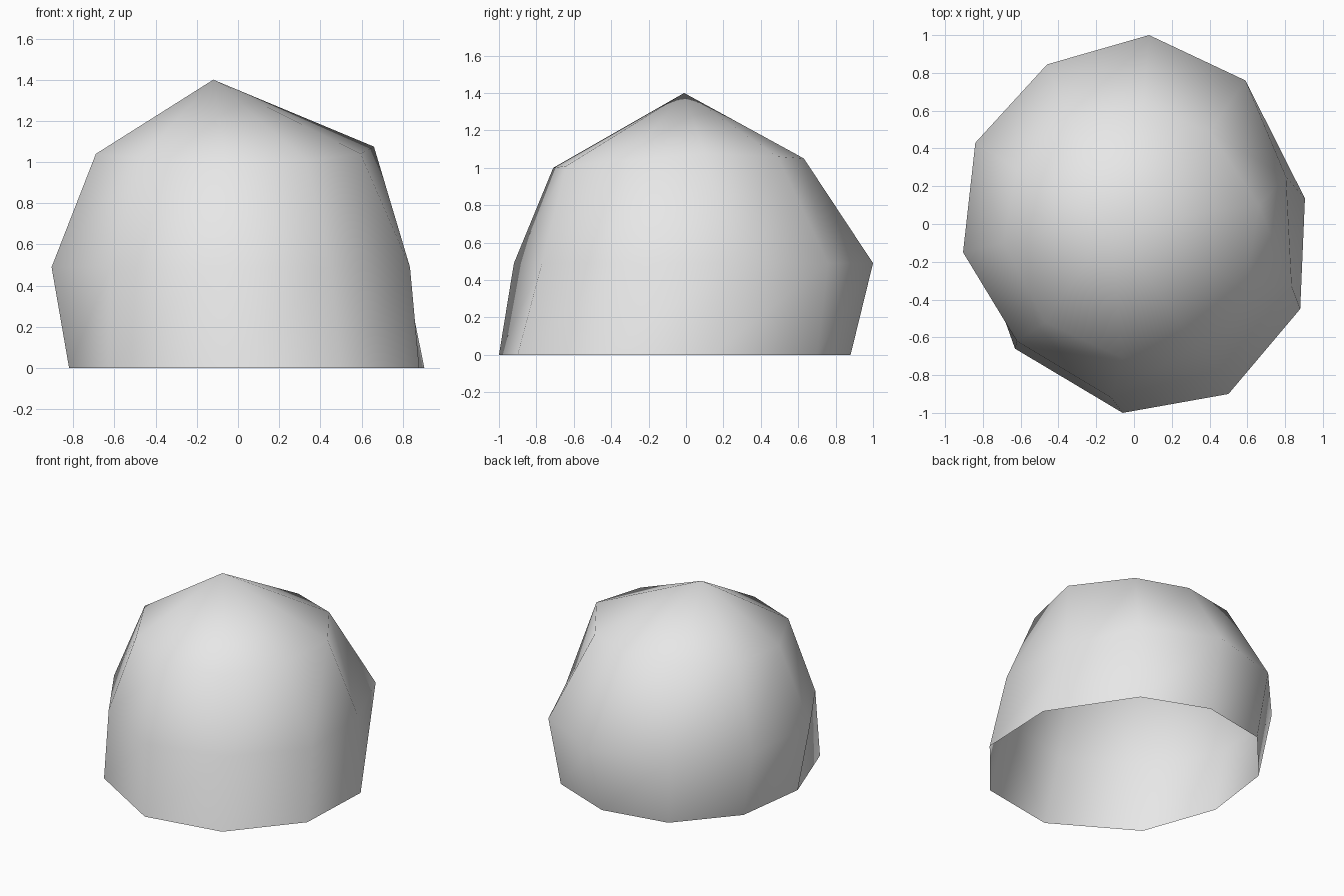
import bpy, bmesh

if "Cube" in bpy.data.objects:
    bpy.data.objects.remove(bpy.data.objects["Cube"])

# Boulder: three irregular ten-sided rings and an off-centre peak, open underneath
base = [(.905, .135), (.53, .70), (.07, .88), (-.41, .79), (-.75, .40),
        (-.82, -.13), (-.63, -.66), (-.06, -1.0), (.50, -.90), (.88, -.45)]
middle = [(.805, .25), (.59, .76), (.08, 1.0), (-.46, .845), (-.84, .43),
          (-.905, -.15), (-.62, -.62), (-.12, -.92), (.45, -.77), (.835, -.33)]
upper = [(.66, .10), (.40, .49), (.05, .63), (-.34, .56), (-.62, .29),
         (-.69, -.10), (-.47, -.52), (-.06, -.71), (.33, -.64), (.595, -.32)]
upper_z = [1.075, 1.06, 1.05, 1.05, 1.04, 1.04, 1.02, 1.0, 1.01, 1.04]

bm = bmesh.new()
rings = [[bm.verts.new((x, y, z)) for (x, y), z in zip(pts, heights)]
         for pts, heights in ((base, [0] * 10), (middle, [.49] * 10), (upper, upper_z))]
peak = bm.verts.new((-.12, -.01, 1.4))

# Walls between neighbouring rings
for low, high in zip(rings, rings[1:]):
    for i in range(10):
        j = (i + 1) % 10
        bm.faces.new((low[i], low[j], high[j], high[i]))

# Cap of triangles up to the peak
for i in range(10):
    bm.faces.new((rings[2][i], rings[2][(i + 1) % 10], peak))

for f in bm.faces:
    f.smooth = True

mesh = bpy.data.meshes.new("boulder")
bm.to_mesh(mesh)
bm.free()

# One plain grey
grey = bpy.data.materials.new("light grey")
grey.diffuse_color = (.8, .8, .8, 1)
grey.use_nodes = True
grey.node_tree.nodes["Principled BSDF"].inputs["Base Color"].default_value = grey.diffuse_color
mesh.materials.append(grey)
bpy.context.collection.objects.link(bpy.data.objects.new("boulder", mesh))
